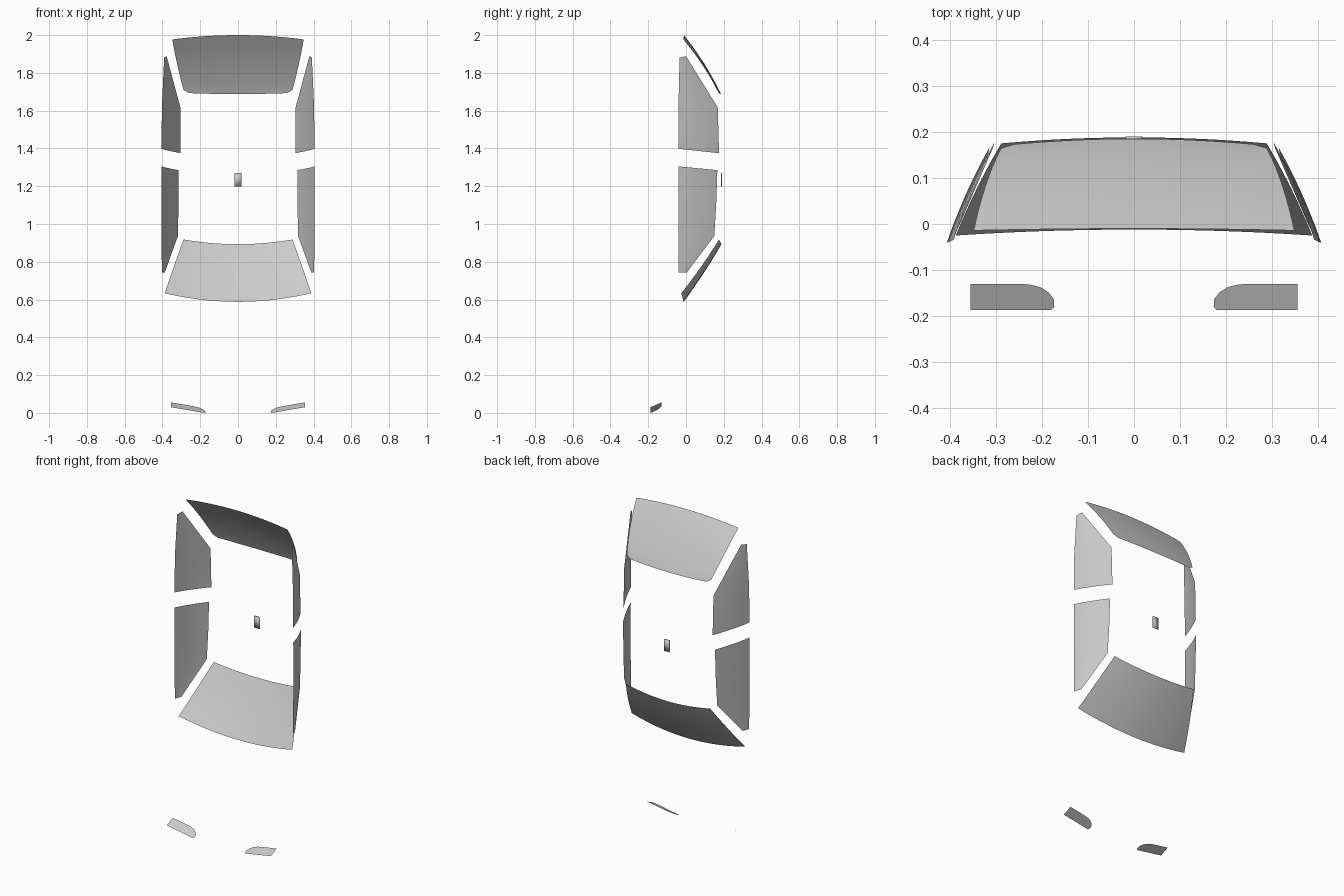
import bpy, bmesh
from mathutils import Vector

cube = bpy.data.objects.get("Cube")
if cube:
    bpy.data.objects.remove(cube)

glass = bpy.data.materials.new("pale grey glass")
glass.use_nodes = True
glass.diffuse_color = (0.6, 0.6, 0.6, 1)
glass.node_tree.nodes["Principled BSDF"].inputs["Base Color"].default_value = (0.6, 0.6, 0.6, 1)


def finish(name, bm):
    bmesh.ops.remove_doubles(bm, verts=bm.verts, dist=0.0005)
    mesh = bpy.data.meshes.new(name)
    bm.to_mesh(mesh)
    bm.free()
    for p in mesh.polygons:
        p.use_smooth = True
    mesh.materials.append(glass)
    obj = bpy.data.objects.new(name, mesh)
    bpy.context.collection.objects.link(obj)
    return obj


def skin(name, rows):
    """Bridge equally long rows of points into a sheet."""
    bm = bmesh.new()
    grid = [[bm.verts.new(p) for p in row] for row in rows]
    for a, b in zip(grid, grid[1:]):
        for i in range(len(a) - 1):
            bm.faces.new((a[i], a[i + 1], b[i + 1], b[i]))
    return finish(name, bm)


def screen(name, first, last, bow, corner=0.0, steps=6, cols=14):
    """Curved screen; each edge is (half width, corner y, corner z, centre y, centre z)."""
    rows = []
    ts = [i / steps for i in range(steps + 1)]
    if corner:
        ts.insert(-1, 1 - corner / 2)
    for t in ts:
        w, cy, cz, my, mz = [a + (b - a) * t for a, b in zip(first, last)]
        lift = bow * 4 * t * (1 - t)
        if corner and t == 1:
            w -= corner * 0.2
        row = []
        for j in range(cols + 1):
            u = 2 * j / cols - 1
            row.append((u * (w + lift * 0.3),
                        my + (cy - my) * u * u + lift,
                        mz + (cz - mz) * u * u))
        rows.append(row)
    return skin(name, rows)


def side_window(name, sill, head, side, steps=6):
    """Sheet from the sill points to the matching head points, bulging slightly outward."""
    rows = []
    for i in range(steps + 1):
        t = i / steps
        row = [Vector(a).lerp(Vector(b), t) for a, b in zip(sill, head)]
        for p, a, b in zip(row, sill, head):
            p.x += 0.12 * t * (1 - t) * (b[1] - a[1])
            p.x *= side
        rows.append(row)
    return skin(name, rows)


def headlight(name, side):
    """Sloping lens with a rounded inner end."""
    outline = [(0.355, -0.130), (0.355, -0.187), (0.265, -0.187), (0.180, -0.187),
               (0.173, -0.180), (0.174, -0.163), (0.186, -0.148), (0.203, -0.137),
               (0.228, -0.131), (0.265, -0.130)]
    bm = bmesh.new()
    bm.faces.new([bm.verts.new((side * x, y, 0.03 + (x - 0.355) * 0.17 + (y + 0.187) * 0.45))
                  for x, y in outline])
    return finish(name, bm)


# Front and rear screens
screen("windshield", (0.387, -0.025, 0.633, -0.012, 0.588), (0.288, 0.175, 0.918, 0.188, 0.893), 0.006)
screen("rear_window", (0.348, -0.014, 1.977, -0.010, 2.0), (0.284, 0.173, 1.693, 0.185, 1.688), 0.012, 0.12)

# Side windows, listed from the front of the car to the back
front_sill = [(0.403, -0.040, 0.742), (0.405, -0.040, 0.94), (0.406, -0.040, 1.12), (0.405, -0.040, 1.305)]
front_head = [(0.388, 0.003, 0.742), (0.318, 0.150, 0.937), (0.315, 0.160, 1.11), (0.314, 0.166, 1.285)]
rear_sill = [(0.405, -0.040, 1.398), (0.403, -0.040, 1.62), (0.391, -0.034, 1.88)]
rear_head = [(0.304, 0.175, 1.375), (0.305, 0.168, 1.617), (0.378, 0.000, 1.889)]
for word, side in (("left", 1), ("right", -1)):
    side_window(word + "_front_side_window", front_sill, front_head, side)
    side_window(word + "_rear_side_window", rear_sill, rear_head, side)
    headlight(word + "_headlight", side)

# Small roof lamp
bm = bmesh.new()
bmesh.ops.create_cube(bm, size=1)
for v in bm.verts:
    v.co = (v.co.x * 0.037, v.co.y * 0.006 + 0.187, v.co.z * 0.072 + 1.235)
finish("roof_lamp", bm)
